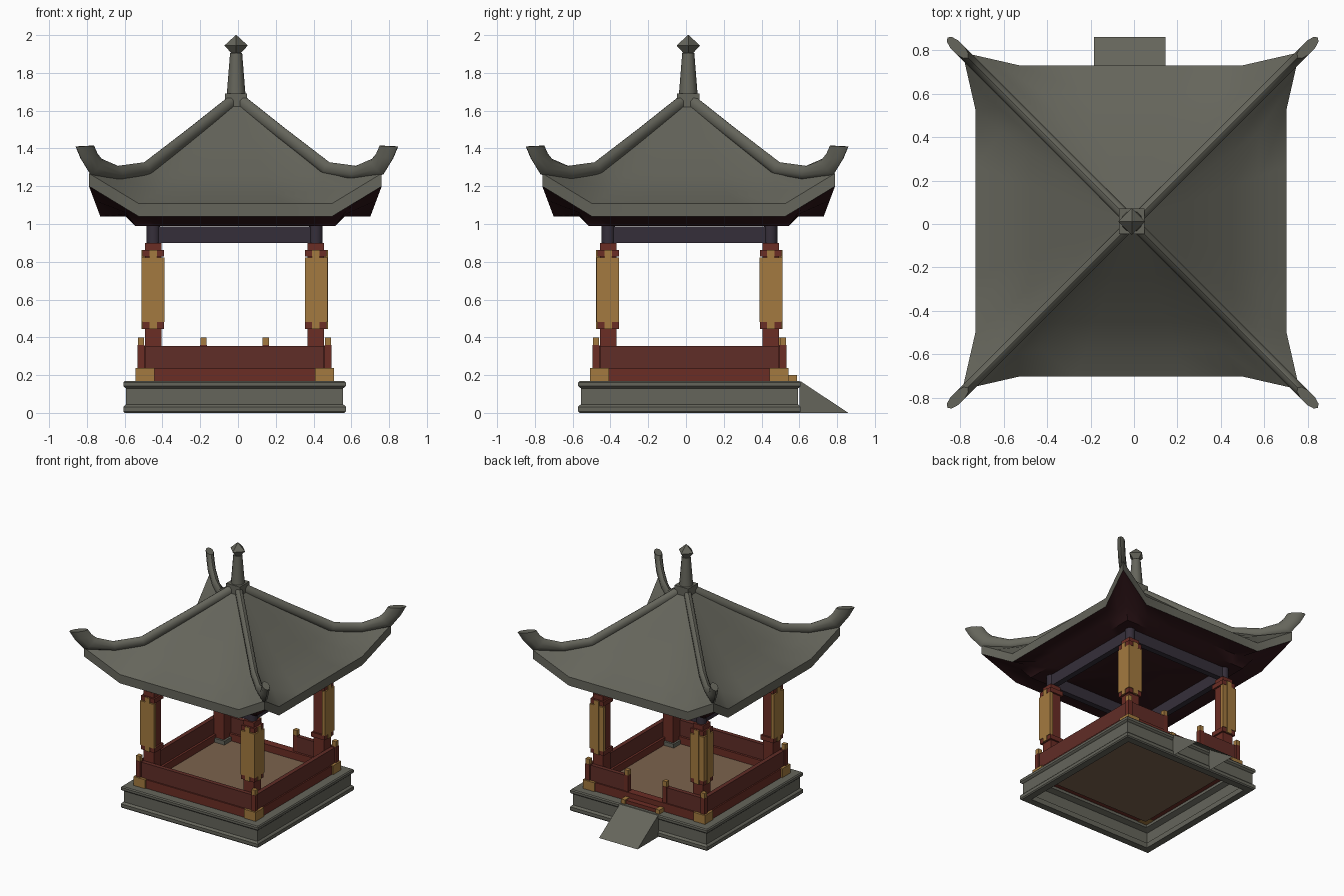
import bpy, bmesh, math
from mathutils import Vector, Matrix

if "Cube" in bpy.data.objects:
    bpy.data.objects.remove(bpy.data.objects["Cube"])

CX, CY = -0.018, 0.018          # centre of the pavilion body


def mat(name, r, g, b):
    m = bpy.data.materials.new(name)
    m.diffuse_color = (r, g, b, 1)
    m.use_nodes = True
    m.node_tree.nodes["Principled BSDF"].inputs["Base Color"].default_value = m.diffuse_color
    return m


GREY = mat("stone_grey", .130, .130, .105)
RED = mat("red_lacquer", .145, .026, .018)
WALL = mat("wall_dark_red", .118, .026, .020)
GOLD = mat("gold_ochre", .370, .195, .050)
FLOOR = mat("floor_brown", .200, .125, .075)
BEAM = mat("beam_purple", .036, .028, .042)
UNDER = mat("eave_dark_maroon", .030, .008, .010)


def finish(name, bm, mats, smooth=None):
    bmesh.ops.remove_doubles(bm, verts=bm.verts, dist=1e-4)
    bmesh.ops.recalc_face_normals(bm, faces=bm.faces)
    me = bpy.data.meshes.new(name)
    bm.to_mesh(me)
    bm.free()
    for m in mats:
        me.materials.append(m)
    ob = bpy.data.objects.new(name, me)
    bpy.context.collection.objects.link(ob)
    if smooth:
        bpy.ops.object.select_all(action='DESELECT')
        ob.select_set(True)
        bpy.context.view_layer.objects.active = ob
        bpy.ops.object.shade_smooth_by_angle(angle=math.radians(smooth))
    return ob


def boxes(name, items, m):
    """One object from boxes given as (x0, x1, y0, y1, z0, z1) around the body centre."""
    bm = bmesh.new()
    for x0, x1, y0, y1, z0, z1 in items:
        M = Matrix.Translation((CX + (x0 + x1) / 2, CY + (y0 + y1) / 2, (z0 + z1) / 2))
        bmesh.ops.create_cube(bm, size=1, matrix=M @ Matrix.Diagonal(
            (abs(x1 - x0), abs(y1 - y0), z1 - z0, 1)))
    return finish(name, bm, [m])


def skin(bm, loops, caps=True):
    """Join closed loops of points in order, with end caps."""
    vs = [[bm.verts.new(p) for p in l] for l in loops]
    n = len(vs[0])
    for a, b in zip(vs, vs[1:]):
        for k in range(n):
            bm.faces.new((a[k], a[(k + 1) % n], b[(k + 1) % n], b[k]))
    if caps:
        bm.faces.new(vs[0])
        bm.faces.new(vs[-1])


def lathe(name, rings, sides, m, x, y, turn=0.0, smooth=None):
    """Rings of (radius, z) turned about a vertical axis."""
    bm = bmesh.new()
    skin(bm, [[(x + r * math.cos(turn + k * math.tau / sides),
                y + r * math.sin(turn + k * math.tau / sides), z)
               for k in range(sides)] for r, z in rings])
    return finish(name, bm, [m], smooth)


CORNERS = [(sx, sy) for sx in (-1, 1) for sy in (-1, 1)]


def around(x, y, h, z0, z1):
    return (x - h, x + h, y - h, y + h, z0, z1)


# --- base: hollow square moulding swept round the plinth ---
prof = [(.582, 0), (.589, .008), (.589, .032), (.582, .04), (.574, .045), (.574, .13),
        (.582, .135), (.589, .142), (.589, .16), (.582, .168), (.505, .168), (.505, .145),
        (.545, .13), (.545, .045), (.53, .04), (.53, 0)]
bm = bmesh.new()
skin(bm, [[(CX + h * sx, CY + h * sy, z)
           for sx, sy in ((-1, -1), (1, -1), (1, 1), (-1, 1))] for h, z in prof + prof[:1]], False)
finish("base_moulding", bm, [GREY])

# --- entrance ramp at the back: slope and cheeks, open underneath ---
bm = bmesh.new()
tri = [[bm.verts.new((x, y, z)) for y, z in ((.60, 0), (.86, 0), (.61, .165), (.60, .165))]
       for x in (-.185, .145)]
bm.faces.new(tri[0])
bm.faces.new(tri[1])
for k in (1, 2):
    bm.faces.new((tri[0][k], tri[0][k + 1], tri[1][k + 1], tri[1][k]))
finish("entrance_ramp", bm, [GREY])

# --- floor and low walls, with a gap at the back ---
boxes("floor", [(-.46, .46, -.46, .46, .155, .18)], FLOOR)
lo, hi, G = .472, .505, .165
boxes("lower_wall_band", [(-lo, lo, s * .455, s * .515, .166, .235) for s in (-1, 1)] +
      [(s * .455, s * .515, -lo, lo, .166, .235) for s in (-1, 1)], RED)
boxes("low_wall", [(-lo, lo, -hi, -lo, .235, .355)] +
      [(s * lo, s * hi, -lo, lo, .235, .355) for s in (-1, 1)] +
      [(s * G, s * lo, lo, hi, .235, .355) for s in (-1, 1)], WALL)
boxes("corner_blocks", [around(sx * .475, sy * .475, .05, .164, .237) for sx, sy in CORNERS], GOLD)
spots = [(sx * .495, sy * .495) for sx, sy in CORNERS] + [(-G, .49), (G, .49)]
boxes("wall_posts", [around(x, y, .018, .2, .36) for x, y in spots], RED)
boxes("post_knobs", [around(x, y, .0165, .36, .40) for x, y in spots], GOLD)
boxes("entrance_step", [(-.13, .13, .50, .56, .166, .195)], RED)
boxes("step_ends", [(s * .13, s * .165, .50, .57, .166, .20) for s in (-1, 1)], GOLD)

# --- columns with brackets and gold plates on the two outer faces ---
P = .43
boxes("column_feet", [around(sx * P, sy * P, .06, .18, .21) for sx, sy in CORNERS], GREY)
boxes("columns", [around(sx * P, sy * P, .044, .18, .90) for sx, sy in CORNERS], RED)
boxes("column_brackets", [around(sx * P, sy * P, .057, a, a + .035)
                          for sx, sy in CORNERS for a in (.445, .828)], RED)
plates = []
for sx, sy in CORNERS:
    for inner, outer, t, z0, z1 in ((.372, .492, .492, .48, .823), (.41, .45, .494, .445, .862)):
        plates.append((sx * inner, sx * outer, sy * .465, sy * t, z0, z1))
        plates.append((sx * .465, sx * t, sy * inner, sy * outer, z0, z1))
boxes("column_plates", plates, GOLD)
for i, (sx, sy) in enumerate(CORNERS):
    lathe(f"column_top_{i}", [(.036, .89), (.036, .995)], 12, BEAM,
          CX + sx * P, CY + sy * P, smooth=40)
boxes("roof_beams", [(-P, P, s * P - .022, s * P + .022, .90, .988) for s in (-1, 1)] +
      [(s * P - .022, s * P + .022, -P, P, .90, .988) for s in (-1, 1)], BEAM)

# --- roof: one sagging, upturned quarter repeated four times ---
RX, RY = -.014, .014
# rows: corner distance, mid distance, mid height, corner height
rows = [(.03, .03, 1.65, 1.65), (.25, .25, 1.452, 1.46), (.48, .465, 1.255, 1.28),
        (.62, .59, 1.17, 1.25), (.775, .715, 1.108, 1.268), (.775, .715, 1.04, 1.20),
        (.58, .58, 1.04, 1.06), (.53, .53, .99, .99), (.0, .0, .99, .99)]
ts = (-1, -.84, -.66, -.33, 0, .33, .66, .84, 1)
bm = bmesh.new()
for q in range(4):
    R = Matrix.Translation((RX, RY, 0)) @ Matrix.Rotation(q * math.pi / 2, 4, 'Z')
    grid = []
    for c, m, zm, zc in rows:
        line = []
        for t in ts:
            b = max(0, (abs(t) - .66) / .34)
            line.append(bm.verts.new(R @ Vector((t * c, -(m + (c - m) * b), zm + (zc - zm) * b))))
        grid.append(line)
    for i in range(len(rows) - 1):
        for j in range(len(ts) - 1):
            f = bm.faces.new((grid[i][j], grid[i][j + 1], grid[i + 1][j + 1], grid[i + 1][j]))
            f.material_index = 0 if i < 5 else 1
bmesh.ops.dissolve_degenerate(bm, dist=1e-5, edges=bm.edges)
finish("roof", bm, [GREY, UNDER], 45)

# --- hip ridges: oval section swept along upper and lower lines, curling up at the tip ---
upper = [(.03, 1.685), (.25, 1.51), (.49, 1.327), (.63, 1.308), (.715, 1.345), (.74, 1.375), (.758, 1.415)]
lower = [(.03, 1.60), (.25, 1.43), (.47, 1.255), (.62, 1.235), (.775, 1.262), (.825, 1.345), (.852, 1.41)]
for i, (sx, sy) in enumerate(CORNERS):
    loops = []
    for (du, zu), (dl, zl) in zip(upper, lower):
        ring = []
        for k in range(10):
            a = k * math.tau / 10
            u = .5 + .5 * math.cos(a)
            w = .019 * math.sin(a)
            d = dl + (du - dl) * u
            ring.append((-.006 + sx * (d + w), .006 + sy * (d - w), zl + (zu - zl) * u))
        loops.append(ring)
    bm = bmesh.new()
    skin(bm, loops)
    finish(f"hip_ridge_{i}", bm, [GREY], 45)

# --- finial ---
lathe("finial_base", [(.083, 1.61), (.083, 1.69)], 4, GREY, -.01, .012, math.pi / 4)
lathe("finial_shaft", [(.05, 1.68), (.032, 1.905)], 12, GREY, -.01, .012, smooth=40)
lathe("finial_tip", [(.012, 1.89), (.062, 1.945), (.002, 2.0)], 4, GREY, -.01, .012)
